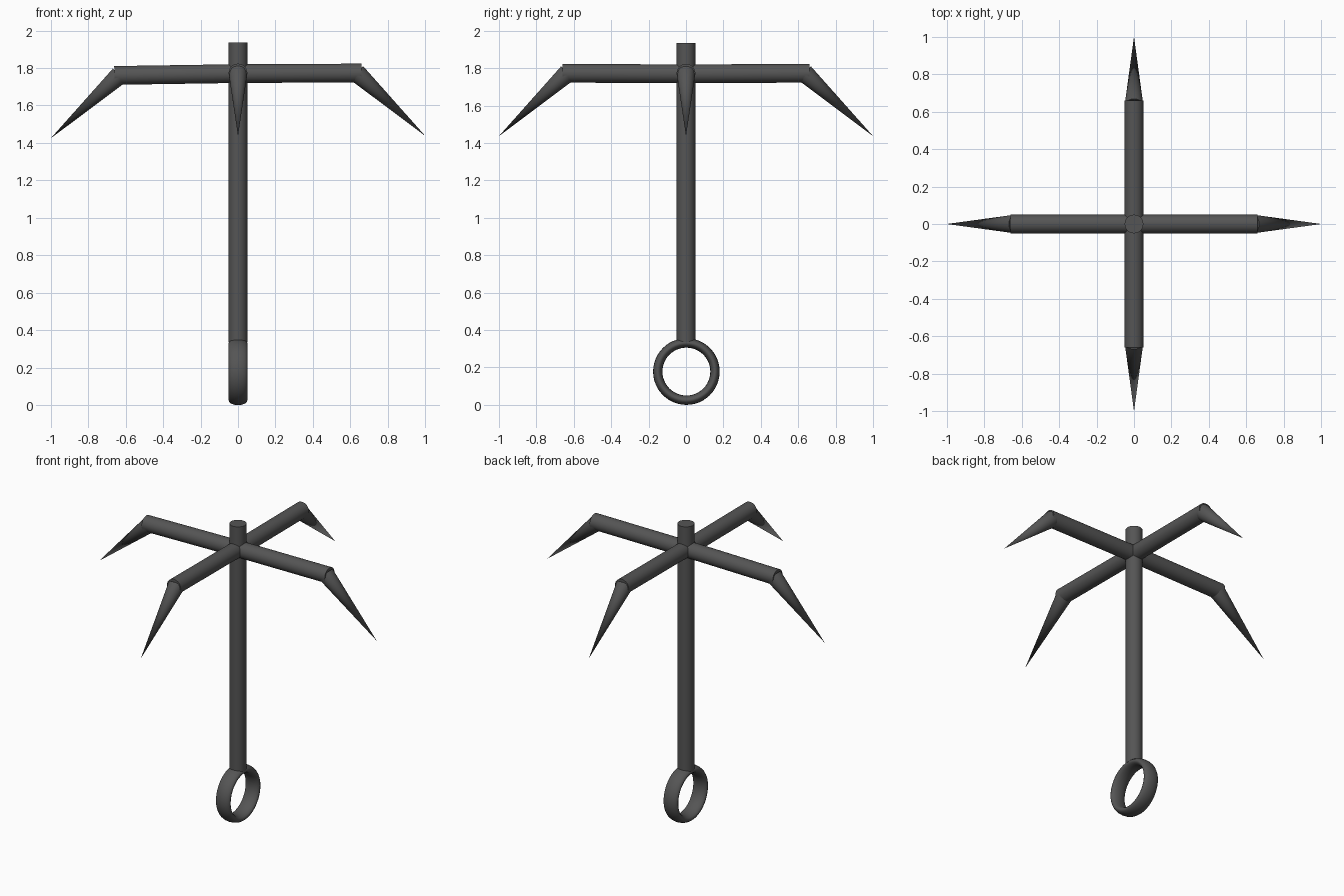
import bpy, math
from mathutils import Vector

if "Cube" in bpy.data.objects:
    bpy.data.objects.remove(bpy.data.objects["Cube"])

iron = bpy.data.materials.new("dark_iron")
iron.diffuse_color = (0.09, 0.09, 0.09, 1)
iron.use_nodes = True
iron.node_tree.nodes["Principled BSDF"].inputs["Base Color"].default_value = iron.diffuse_color


def finish(obj, name):
    obj.name = name
    obj.data.materials.append(iron)
    bpy.ops.object.shade_smooth_by_angle(angle=math.radians(40))
    return obj


def rod(name, a, b, r1, r2):
    """Round rod or spike running from point a to point b."""
    a, b = Vector(a), Vector(b)
    d = b - a
    bpy.ops.mesh.primitive_cone_add(vertices=32, radius1=r1, radius2=r2, depth=d.length,
                                    location=(a + b) / 2,
                                    rotation=d.to_track_quat('Z', 'Y').to_euler())
    return finish(bpy.context.object, name)


# Central shaft
rod("shaft", (0, 0, 0.335), (0, 0, 1.935), 0.05, 0.05)

# Rope ring: flattened band with an oval section, facing along x
bpy.ops.mesh.primitive_torus_add(major_segments=48, minor_segments=16,
                                 major_radius=0.153, minor_radius=0.025,
                                 location=(0, 0.002, 0.178), rotation=(0, math.pi / 2, 0))
ring = finish(bpy.context.object, "rope_ring")
ring.scale = (1, 1, 2)

# Four arms with downturned claws (the left one droops slightly)
arms = [("right", (1, 0), 0.0), ("back", (0, 1), 0.0),
        ("left", (-1, 0), -0.013), ("front", (0, -1), 0.0)]
for side, (dx, dy), droop in arms:
    def at(r, z):
        return (dx * r, dy * r, z)
    rod(side + "_arm", at(0, 1.77), at(0.66, 1.773 + droop), 0.05, 0.05)
    rod(side + "_claw", at(0.634, 1.773 + droop), at(1.0, 1.437 + droop), 0.05, 0.0)
